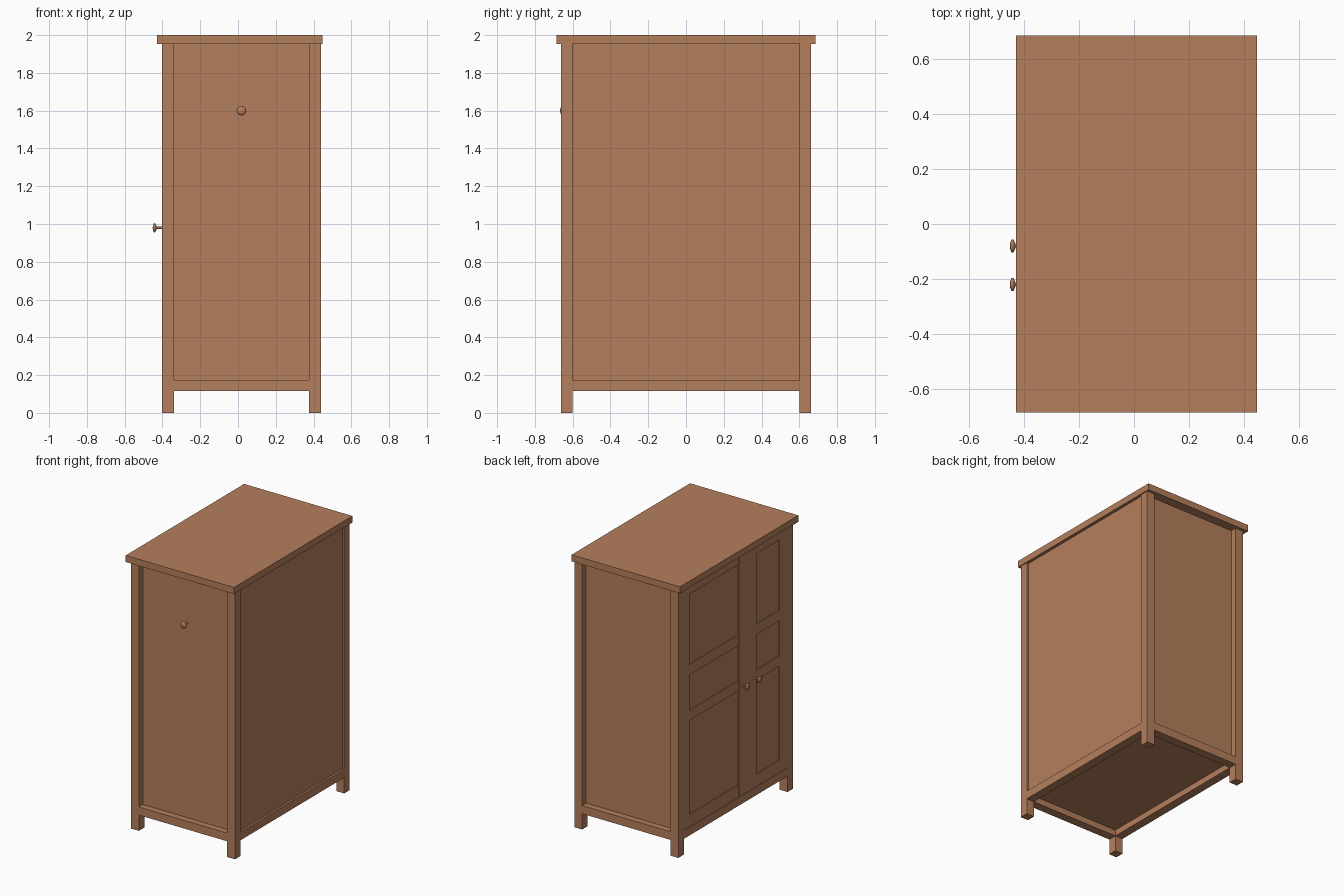
import bpy, bmesh, math
from mathutils import Matrix

if "Cube" in bpy.data.objects:
    bpy.data.objects.remove(bpy.data.objects["Cube"])

wood = bpy.data.materials.new("warm_brown_wood")
wood.diffuse_color = (0.462, 0.212, 0.107, 1)
wood.use_nodes = True
wood.node_tree.nodes["Principled BSDF"].inputs["Base Color"].default_value = wood.diffuse_color


def finish(name, bm):
    bmesh.ops.recalc_face_normals(bm, faces=bm.faces)
    me = bpy.data.meshes.new(name)
    bm.to_mesh(me)
    bm.free()
    me.materials.append(wood)
    ob = bpy.data.objects.new(name, me)
    bpy.context.collection.objects.link(ob)
    return ob


def box(name, x, y, z):
    bm = bmesh.new()
    size = (x[1] - x[0], y[1] - y[0], z[1] - z[0])
    mid = (sum(x) / 2, sum(y) / 2, sum(z) / 2)
    bmesh.ops.create_cube(bm, size=1, matrix=Matrix.Translation(mid) @ Matrix.Diagonal((*size, 1)))
    return finish(name, bm)


def knob(name, pos, rot):
    # turned profile (radius, distance from the panel): thin stem and flat rounded head
    profile = [(0.009, 0), (0.006, 0.004), (0.006, 0.028), (0.014, 0.032), (0.023, 0.036),
               (0.025, 0.040), (0.022, 0.044), (0.013, 0.048), (0, 0.050)]
    bm = bmesh.new()
    vs = [bm.verts.new((r, 0, h)) for r, h in profile]
    es = [bm.edges.new(p) for p in zip(vs, vs[1:])]
    bmesh.ops.spin(bm, geom=vs + es, cent=(0, 0, 0), axis=(0, 0, 1), angle=math.tau, steps=24)
    bmesh.ops.remove_doubles(bm, verts=bm.verts, dist=1e-5)
    bm.transform(Matrix.Translation(pos) @ rot)
    ob = finish(name, bm)
    for p in ob.data.polygons:
        p.use_smooth = True


X0, X1, Y = -0.402, 0.44, 0.663      # outer faces of the frame
LEG = 0.063
RAIL = (0.115, 0.175)
TOP = 1.952

# Top board
box("top_board", (-0.43, 0.447), (-0.685, 0.685), (TOP, 2.0))

# Body; its faces are the recessed panels, its underside the floor
box("cabinet_body", (X0 + 0.008, X1 - 0.015), (-Y + 0.046, Y - 0.046), (0.16, TOP))

# Corner legs
for xn, xs in (("left", (X0, X0 + LEG)), ("right", (X1 - LEG, X1))):
    for yn, ys in (("front", (-Y, -Y + LEG)), ("back", (Y - LEG, Y))):
        box(f"{yn}_{xn}_leg", xs, ys, (0, TOP))

# Bottom rails between the legs
for n, ys in (("front", (-Y, -Y + LEG)), ("back", (Y - LEG, Y))):
    box(f"{n}_rail", (X0 + LEG, X1 - LEG), ys, RAIL)
for n, xs in (("left", (X0, X0 + LEG)), ("right", (X1 - LEG, X1))):
    box(f"{n}_rail", xs, (-Y + LEG, Y - LEG), RAIL)

# Two framed doors on the left side: (outer edges, panel edges) along y
doors = (("wide_door", (-0.149, 0.60), (-0.036, 0.53)),
         ("narrow_door", (-0.60, -0.151), (-0.51, -0.245)))
cross_rails = ((0.177, 0.267), (0.956, 1.029), (1.288, 1.366), (1.88, TOP))
for name, (a, b), (pa, pb) in doors:
    box(name + "_stile_a", (X0, X0 + 0.03), (a, pa), (RAIL[1] + 0.002, TOP))
    box(name + "_stile_b", (X0 + 0.001, X0 + 0.03), (pb, b), (RAIL[1] + 0.002, TOP))
    for i, z in enumerate(cross_rails):
        box(f"{name}_cross_rail_{i + 1}", (X0 + 0.001, X0 + 0.03), (pa, pb), z)

# Knobs: two on the doors, one on the front panel
to_left = Matrix.Rotation(-math.pi / 2, 4, 'Y')
to_front = Matrix.Rotation(math.pi / 2, 4, 'X')
knob("wide_door_knob", (X0, -0.08, 0.98), to_left)
knob("narrow_door_knob", (X0, -0.22, 0.98), to_left)
knob("front_knob", (0.018, -Y + 0.046, 1.60), to_front)
